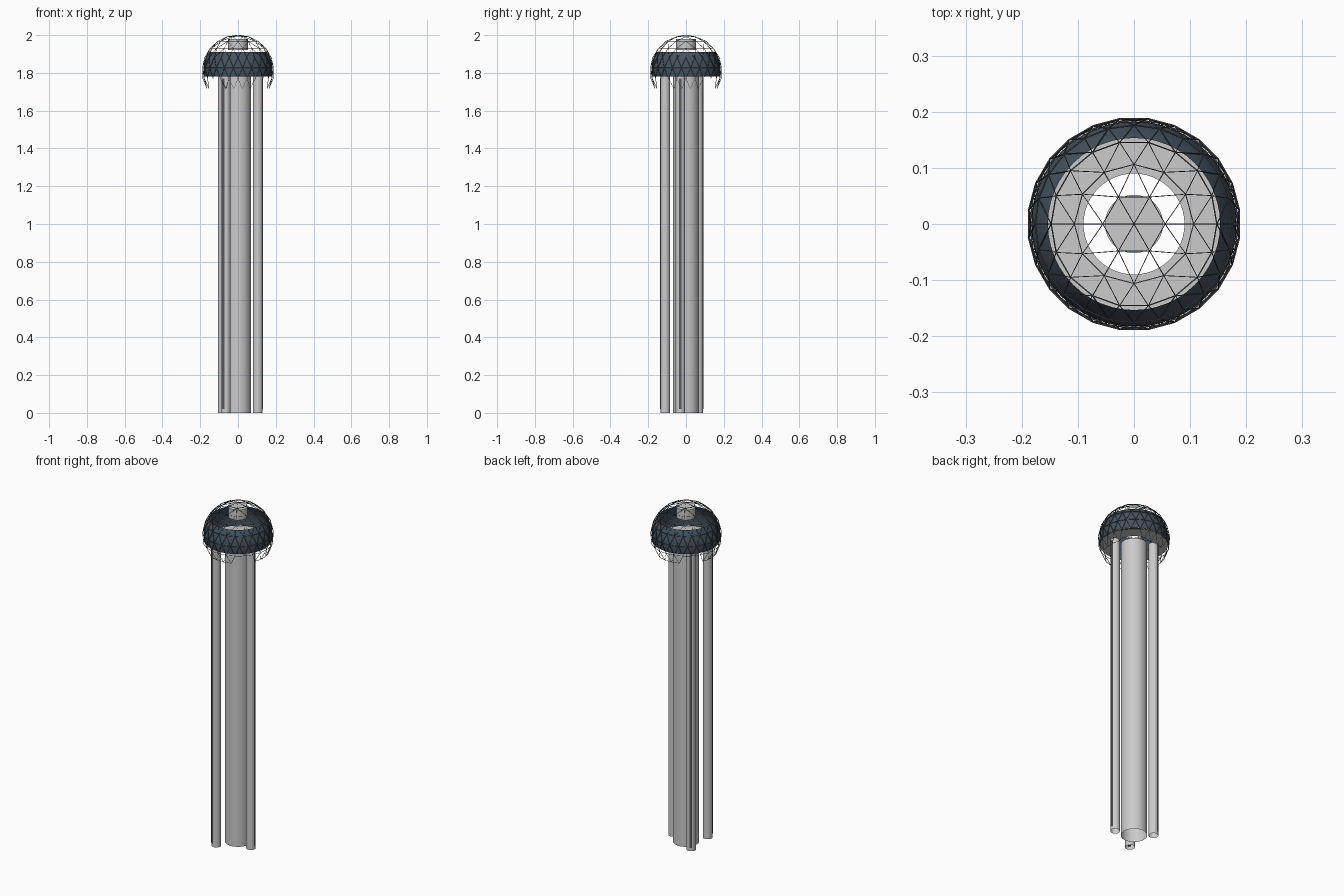
import bpy, bmesh, math
from math import sin, cos, pi, radians

if "Cube" in bpy.data.objects:
    bpy.data.objects.remove(bpy.data.objects["Cube"])


def material(name, rgb):
    m = bpy.data.materials.new(name)
    m.diffuse_color = (*rgb, 1)
    m.use_nodes = True
    m.node_tree.nodes["Principled BSDF"].inputs["Base Color"].default_value = m.diffuse_color
    return m


GLASS = material("dark_glass", (0.06, 0.085, 0.11))
STEEL = material("dark_steel", (0.09, 0.10, 0.11))


def finish(name, bm, mat=None, smooth=True):
    bmesh.ops.recalc_face_normals(bm, faces=bm.faces)
    me = bpy.data.meshes.new(name)
    bm.to_mesh(me)
    bm.free()
    ob = bpy.data.objects.new(name, me)
    bpy.context.collection.objects.link(ob)
    if mat:
        me.materials.append(mat)
    if smooth:
        bpy.ops.object.select_all(action='DESELECT')
        ob.select_set(True)
        bpy.context.view_layer.objects.active = ob
        bpy.ops.object.shade_smooth_by_angle(angle=radians(40))
    return ob


def lathe(name, profile, x=0, y=0, sides=48, mat=None, cap=False):
    bm = bmesh.new()
    rings = [[bm.verts.new((x + r * cos(2 * pi * i / sides),
                            y + r * sin(2 * pi * i / sides), z))
              for i in range(sides)] for r, z in profile]
    for a, b in zip(rings, rings[1:]):
        for i in range(sides):
            j = (i + 1) % sides
            bm.faces.new((a[i], a[j], b[j], b[i]))
    if cap:
        bm.faces.new(rings[0])
        bm.faces.new(rings[-1])
    return finish(name, bm, mat)


# Central open shaft
lathe("central_shaft", [(0.07, 0), (0.07, 1.78)])

# Three outer columns, each with a dark strip on the outward side
for n, (x, y) in enumerate([(0.105, -0.03), (-0.08, 0.065), (-0.065, -0.11)], 1):
    lathe(f"outer_column_{n}", [(0.026, 0), (0.026, 1.78)], x, y, 24)
    a = (0, radians(120), radians(240))[n - 1]
    bpy.ops.mesh.primitive_cube_add(
        size=1, location=(x + 0.022 * cos(a), y + 0.022 * sin(a), 0.895),
        rotation=(0, 0, a))
    strip = bpy.context.object
    strip.name = f"column_strip_{n}"
    strip.scale = (0.01, 0.014, 1.75)
    strip.data.materials.append(STEEL)

# Pod: annular floor and open-topped spherical glass band
CZ = 1.81
lathe("pod_floor", [(0.09, 1.78), (0.18, 1.78)])
band = [(math.sqrt(0.183 ** 2 - (z - CZ) ** 2), z)
        for z in [1.78 + 0.13 * i / 8 for i in range(9)]]
lathe("pod_glass_band", band, mat=GLASS)

# Drum near the top of the dome
lathe("top_drum", [(0.052, 1.92), (0.052, 1.98)], sides=32, cap=True)

# Geodesic cage: rings of 6, 12, 18, 24 points, then staggered rings of 24
R = 0.19
bm = bmesh.new()
pole = bm.verts.new((0, 0, CZ + R))
rings = [[(0.0, pole)]]
for k in range(1, 8):
    phi = radians(17 * k)
    n = min(6 * k, 24)
    off = (k % 2) * 0.5 if k > 4 else 0
    rings.append([(2 * pi * (i + off) / n,
                   bm.verts.new((R * sin(phi) * cos(2 * pi * (i + off) / n),
                                 R * sin(phi) * sin(2 * pi * (i + off) / n),
                                 CZ + R * cos(phi)))) for i in range(n)])


def stitch(a, b):
    # zip two rings of different counts into triangles
    na, nb = len(a), len(b)
    ang = lambda ring, i: ring[i % len(ring)][0] + 2 * pi * (i // len(ring))
    i = j = 0
    ea = na if na > 1 else 0
    while i < ea or j < nb:
        step_b = i >= ea or (j < nb and
                             ang(b, j) + ang(b, j + 1) <= ang(a, i) + ang(a, i + 1) + 1e-6)
        p, q = a[i % na][1], b[j % nb][1]
        if step_b:
            bm.faces.new((p, q, b[(j + 1) % nb][1]))
            j += 1
        else:
            bm.faces.new((p, q, a[(i + 1) % na][1]))
            i += 1


for a, b in zip(rings, rings[1:]):
    stitch(a, b)

# Scalloped lower edge: drop the lowest points near the four diagonals
gone = [v for t, v in rings[-1] if abs((t % (pi / 2)) - pi / 4) < radians(10)]
bmesh.ops.delete(bm, geom=gone, context='VERTS')
cage = finish("geodesic_cage", bm, STEEL, smooth=False)
wire = cage.modifiers.new("wire", 'WIREFRAME')
wire.thickness = 0.003
wire.offset = 0
wire.use_boundary = True
wire.use_even_offset = False
